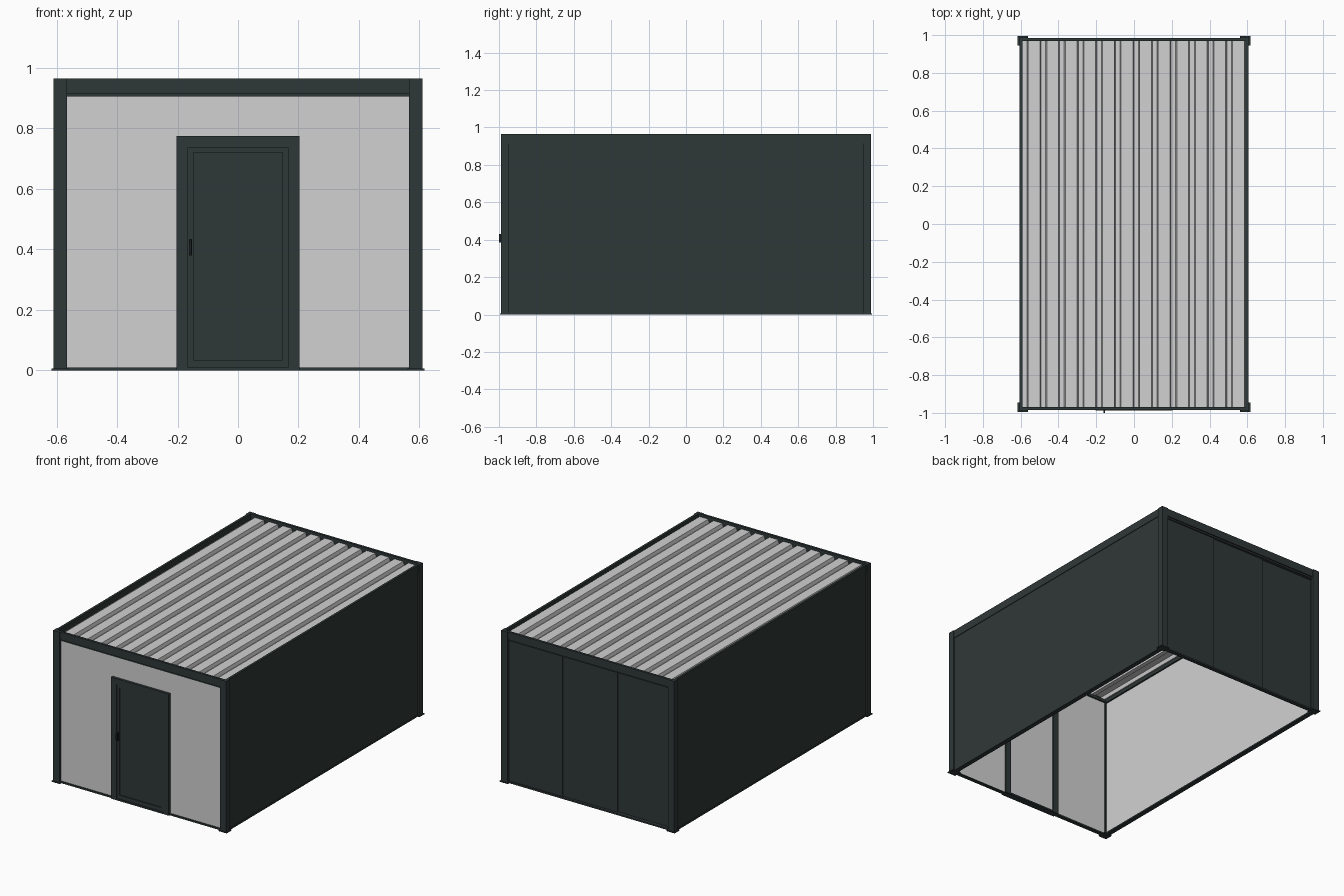
import bpy
import bmesh

cube = bpy.data.objects.get("Cube")
if cube:
    bpy.data.objects.remove(cube, do_unlink=True)


def material(name, rgb):
    mat = bpy.data.materials.new(name)
    mat.use_nodes = True
    colour = (*rgb, 1)
    mat.diffuse_color = colour
    mat.node_tree.nodes["Principled BSDF"].inputs["Base Color"].default_value = colour
    return mat


dark = material("anthracite", (0.028, 0.039, 0.038))
light = material("light grey", (0.64, 0.64, 0.64))
black = material("near black", (0.012, 0.015, 0.016))


def finish(name, bm, mat):
    bmesh.ops.recalc_face_normals(bm, faces=bm.faces)
    mesh = bpy.data.meshes.new(name)
    bm.to_mesh(mesh)
    bm.free()
    mesh.materials.append(mat)
    obj = bpy.data.objects.new(name, mesh)
    bpy.context.collection.objects.link(obj)
    return obj


def box(name, x, y, z, mat):
    """Box from (low, high) ranges on each axis."""
    bm = bmesh.new()
    bmesh.ops.create_cube(bm, size=1)
    for v in bm.verts:
        v.co = [(r[0] + r[1]) / 2 + c * (r[1] - r[0]) for r, c in zip((x, y, z), v.co)]
    return finish(name, bm, mat)


def prism(name, points, direction, mat):
    """Extrude a closed outline of 3D points."""
    bm = bmesh.new()
    face = bm.faces.new([bm.verts.new(p) for p in points])
    out = bmesh.ops.extrude_face_region(bm, geom=[face])
    verts = [g for g in out["geom"] if isinstance(g, bmesh.types.BMVert)]
    bmesh.ops.translate(bm, verts=verts, vec=direction)
    return finish(name, bm, mat)


def span(side, a, b):
    return tuple(sorted((side * a, side * b)))


# Corner posts: angle profile outside, inner post below the roof, base plate
for sx, xname in ((-1, "right"), (1, "left")):
    for sy, yname in ((-1, "front"), (1, "back")):
        tag = f"{yname}_{xname}"
        outline = [(.61, .99), (.565, .99), (.565, .975), (.595, .975), (.595, .95), (.61, .95)]
        prism(f"{tag}_corner_post", [(sx * x, sy * y, 0) for x, y in outline],
              (0, 0, .965), dark)
        box(f"{tag}_inner_post", span(sx, .57, .598), span(sy, .945, .978), (0, .92), dark)
        box(f"{tag}_base_plate", span(sx, .56, .617), span(sy, .945, .995), (0, .006), dark)

# Side walls with light lining, upper beams and floor rails
for sx, name in ((-1, "right"), (1, "left")):
    box(f"{name}_wall_cladding", span(sx, .588, .601), (-.96, .96), (0, .92), dark)
    box(f"{name}_wall_lining", span(sx, .58, .588), (-.96, .96), (.005, .92), light)
    box(f"{name}_roof_beam", span(sx, .59, .605), (-.975, .975), (.915, .965), dark)
    box(f"{name}_beam_ledge", span(sx, .57, .592), (-.96, .96), (.9, .922), dark)
    box(f"{name}_floor_rail", span(sx, .575, .605), (-.97, .97), (0, .01), dark)

# Front and back beams and floor rails
for sy, name in ((-1, "front"), (1, "back")):
    box(f"{name}_roof_beam", (-.6, .6), span(sy, .97, .985), (.915, .965), dark)
    box(f"{name}_beam_ledge", (-.58, .58), span(sy, .945, .978), (.905, .922), dark)
    box(f"{name}_floor_rail", (-.58, .58), span(sy, .955, .98), (0, .01), dark)

# Front wall
box("front_wall", (-.58, .58), (-.972, -.955), (.005, .91), light)

# Door surround on both faces of the wall
for name, y in (("outer", (-.988, -.97)), ("inner", (-.957, -.945))):
    for sx, side in ((-1, "right"), (1, "left")):
        box(f"{name}_door_jamb_{side}", span(sx, .165, .203), y, (0, .775), dark)
    box(f"{name}_door_head", (-.203, .203), y, (.737, .775), dark)
    box(f"{name}_door_threshold", (-.165, .165), y, (0, .01), dark)

# Door leaf: raised frame around a recessed panel
box("door_panel", (-.15, .15), (-.977, -.971), (.03, .725), dark)
for sx, side in ((-1, "right"), (1, "left")):
    box(f"door_stile_{side}", span(sx, .147, .165), (-.983, -.971), (.01, .737), dark)
box("door_top_rail", (-.15, .15), (-.983, -.971), (.72, .737), dark)
box("door_bottom_rail", (-.15, .15), (-.983, -.971), (.01, .035), dark)
box("door_handle_plate", (-.162, -.152), (-.988, -.982), (.38, .435), black)
box("door_handle", (-.162, -.154), (-1.0, -.987), (.385, .43), black)

# Back wall: three sliding panels on stepped tracks
width = 1.15 / 3
for i in range(3):
    x = -.575 + i * width
    y = .95 + .006 * i
    box(f"back_sliding_panel_{i + 1}", (x, x + width + .005), (y, y + .008), (.008, .91), dark)

# Ribbed roof sheet running front to back
ribs = 12
pitch = 1.18 / ribs
top, low, thick = .948, .926, .004
upper = []
for i in range(ribs):
    x = -.59 + i * pitch
    upper += [(x, low), (x + .024, low), (x + .03, top), (x + pitch - .006, top)]
upper.append((.59, low))
bm = bmesh.new()
rows = [[bm.verts.new((x, y, z)) for x, z in upper] for y in (-.97, .97)]
for i in range(len(upper) - 1):
    bm.faces.new((rows[0][i], rows[0][i + 1], rows[1][i + 1], rows[1][i]))
roof = finish("roof_sheet", bm, light)
solid = roof.modifiers.new("thickness", "SOLIDIFY")
solid.thickness = thick
